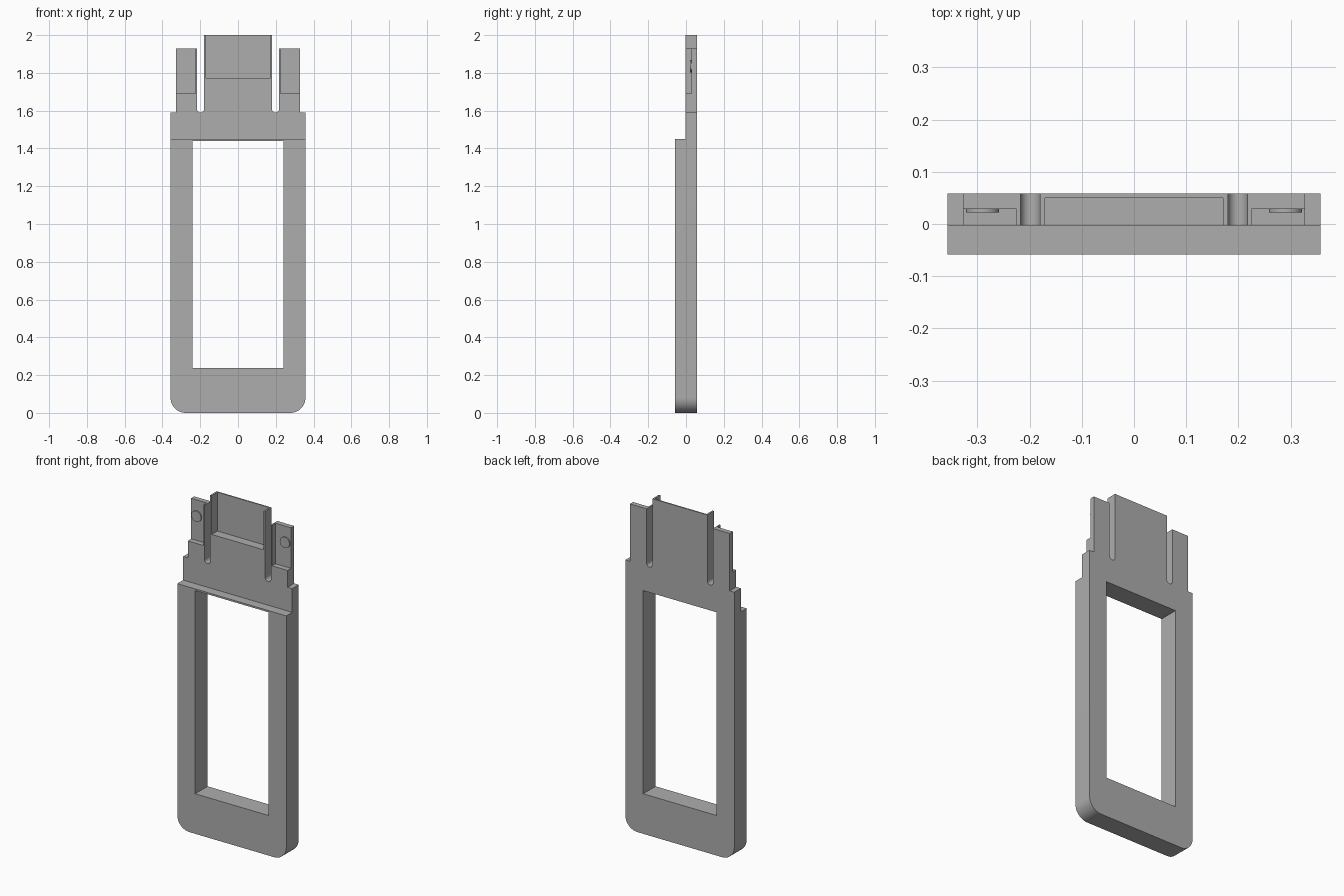
import bpy, bmesh
from math import cos, sin, pi, radians
from mathutils import Matrix

cube = bpy.data.objects.get("Cube")
if cube:
    bpy.data.objects.remove(cube, do_unlink=True)

grey = bpy.data.materials.new("plain grey")
grey.use_nodes = True
COLOUR = (0.42, 0.42, 0.42, 1)
grey.diffuse_color = COLOUR
grey.node_tree.nodes["Principled BSDF"].inputs["Base Color"].default_value = COLOUR

FRONT, STEP, BACK = -0.058, -0.003, 0.058
WIDE, ARM_OUT, ARM_IN, TAB = 0.357, 0.327, 0.217, 0.18


def add(name, bm):
    bmesh.ops.recalc_face_normals(bm, faces=bm.faces[:])
    mesh = bpy.data.meshes.new(name)
    bm.to_mesh(mesh)
    bm.free()
    mesh.materials.append(grey)
    ob = bpy.data.objects.new(name, mesh)
    bpy.context.collection.objects.link(ob)
    return ob


def arc(cx, cz, r, start, end, n=16):
    angles = [start + (end - start) * i / n for i in range(n + 1)]
    return [(cx + r * cos(a), cz + r * sin(a)) for a in angles]


def cut(target, x0, x1, y0, y1, z0, z1):
    """Subtract a box from the target."""
    bm = bmesh.new()
    bmesh.ops.create_cube(bm, size=1)
    for v in bm.verts:
        v.co = (x1 if v.co.x > 0 else x0, y1 if v.co.y > 0 else y0, z1 if v.co.z > 0 else z0)
    cutter = add("cutter", bm)
    cutter.hide_render = True
    mod = target.modifiers.new("cut", "BOOLEAN")
    mod.operation, mod.solver, mod.object = "DIFFERENCE", "EXACT", cutter
    bpy.context.view_layer.objects.active = target
    bpy.ops.object.modifier_apply(modifier=mod.name)
    bpy.data.objects.remove(cutter, do_unlink=True)


# Body outline: rounded bottom, shoulders, arms, round-ended slots, centre tab
slot_r = (ARM_IN - TAB) / 2
half = arc(WIDE - 0.08, 0.08, 0.08, -pi / 2, 0)
half += [(WIDE, 1.59), (ARM_OUT, 1.59), (ARM_OUT, 1.93), (ARM_IN, 1.93)]
half += arc(TAB + slot_r, 1.59 + slot_r, slot_r, 0, -pi)
half += [(TAB, 2)]
outline = half + [(-x, z) for x, z in reversed(half)]

bm = bmesh.new()
face = bm.faces.new([bm.verts.new((x, FRONT, z)) for x, z in outline])
ext = bmesh.ops.extrude_face_region(bm, geom=[face], use_keep_orig=True)
moved = [g for g in ext["geom"] if isinstance(g, bmesh.types.BMVert)]
bmesh.ops.translate(bm, verts=moved, vec=(0, BACK - FRONT, 0))
body = add("frame_body", bm)

# Thin upper part, window, tab recess and arm recesses
cut(body, -1, 1, -1, STEP, 1.45, 3)
cut(body, -0.24, 0.24, -1, 1, 0.237, 1.44)
cut(body, -0.17, 0.17, -1, 0.05, 1.77, 3)
cut(body, 0.225, 1, -1, 0.029, 1.69, 3)
cut(body, -1, -0.225, -1, 0.029, 1.69, 3)

# Small round studs on the arms
parts = [body]
for side, name in ((1, "left_stud"), (-1, "right_stud")):
    bm = bmesh.new()
    place = Matrix.Translation((side * 0.29, 0.026, 1.835)) @ Matrix.Rotation(pi / 2, 4, "X")
    bmesh.ops.create_cone(bm, cap_ends=True, segments=32, radius1=0.032,
                          radius2=0.032, depth=0.008, matrix=place)
    parts.append(add(name, bm))

# Smooth rounded corners, crisp edges
bpy.context.view_layer.update()
bpy.ops.object.select_all(action="DESELECT")
for ob in parts:
    ob.select_set(True)
bpy.context.view_layer.objects.active = body
bpy.ops.object.shade_smooth_by_angle(angle=radians(30))
